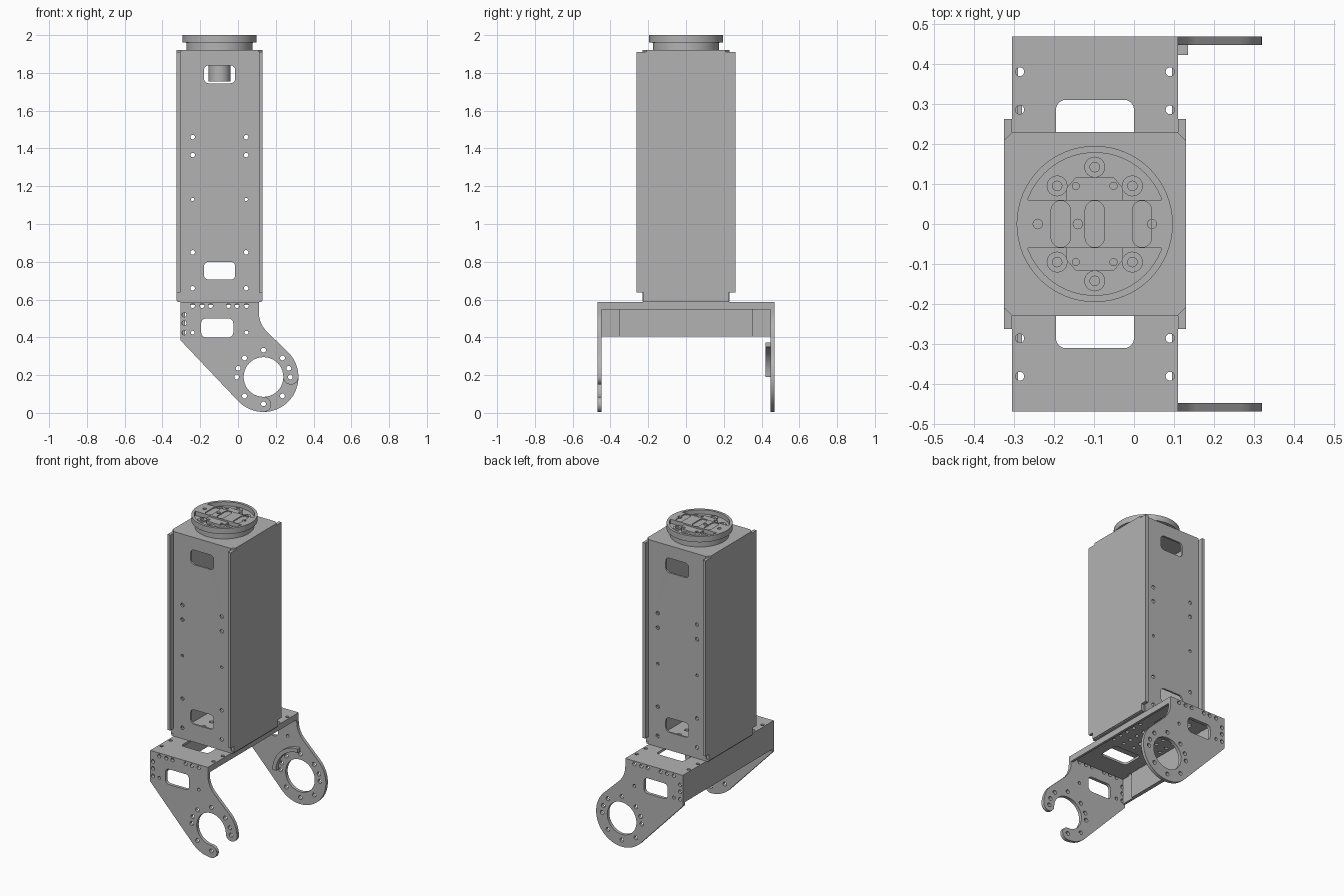
import bpy, math
from math import cos, sin, radians
from mathutils import Matrix

cube = bpy.data.objects.get("Cube")
if cube:
    bpy.data.objects.remove(cube, do_unlink=True)

grey = bpy.data.materials.new("metal grey")
grey.use_nodes = True
COLOUR = (0.45, 0.45, 0.45, 1)
grey.diffuse_color = COLOUR
grey.node_tree.nodes["Principled BSDF"].inputs["Base Color"].default_value = COLOUR

# Local (u, v, depth) axes for plates lying in each plane
PLANES = {
    "XY": Matrix.Identity(4),
    "XZ": Matrix(((1, 0, 0, 0), (0, 0, -1, 0), (0, 1, 0, 0), (0, 0, 0, 1))),
    "YZ": Matrix(((0, 0, 1, 0), (1, 0, 0, 0), (0, 1, 0, 0), (0, 0, 0, 1))),
}


def arc(cx, cy, r, a, b, n=16):
    steps = [radians(a + (b - a) * i / n) for i in range(n + 1)]
    return [(cx + r * cos(t), cy + r * sin(t)) for t in steps]


def circle(cx, cy, r, n=16):
    return arc(cx, cy, r, 0, 360, n)[:-1]


def rect(x0, x1, y0, y1, r=0.0):
    if r == 0:
        return [(x0, y0), (x1, y0), (x1, y1), (x0, y1)]
    return (arc(x1 - r, y0 + r, r, -90, 0, 5) + arc(x1 - r, y1 - r, r, 0, 90, 5)
            + arc(x0 + r, y1 - r, r, 90, 180, 5) + arc(x0 + r, y0 + r, r, 180, 270, 5))


def plate(name, plane, low, high, outline, holes=()):
    """Flat plate with cut-outs, spanning low..high along the plane's normal."""
    curve = bpy.data.curves.new(name, 'CURVE')
    curve.dimensions = '2D'
    curve.fill_mode = 'BOTH'
    curve.extrude = (high - low) / 2
    for loop in [outline, *holes]:
        spline = curve.splines.new('POLY')
        spline.points.add(len(loop) - 1)
        for point, (u, v) in zip(spline.points, loop):
            point.co = (u, v, 0, 1)
        spline.use_cyclic_u = True
    temp = bpy.data.objects.new(name, curve)
    bpy.context.collection.objects.link(temp)
    bpy.context.view_layer.update()
    mesh = bpy.data.meshes.new_from_object(
        temp.evaluated_get(bpy.context.evaluated_depsgraph_get()))
    bpy.data.objects.remove(temp)
    mid = (low + high) / 2
    offset = {"XY": (0, 0, mid), "XZ": (0, mid, 0), "YZ": (mid, 0, 0)}[plane]
    mesh.transform(Matrix.Translation(offset) @ PLANES[plane])
    mesh.materials.clear()
    mesh.materials.append(grey)
    obj = bpy.data.objects.new(name, mesh)
    bpy.context.collection.objects.link(obj)
    bpy.ops.object.select_all(action='DESELECT')
    obj.select_set(True)
    bpy.context.view_layer.objects.active = obj
    bpy.ops.object.shade_smooth_by_angle(angle=radians(30))
    return obj


CX = -0.098                     # column axis
LEFT, RIGHT = -0.325, 0.13      # column sides
BX0, BX1 = -0.305, 0.11         # bracket sides
HX, HZ = 0.135, 0.19            # pivot centre
SIDES = (("front", -1), ("back", 1))

# Column front and back panels with windows and screw holes
panel_holes = [rect(-0.18, -0.015, 1.745, 1.84, 0.025), rect(-0.18, -0.015, 0.705, 0.80, 0.025)]
for x in (-0.24, 0.043):
    panel_holes += [circle(x, z, 0.012) for z in (1.46, 1.365, 0.85, 0.66)]
    panel_holes.append(circle(x, 1.13, 0.009))
for label, s in SIDES:
    low, high = sorted((s * 0.218, s * 0.23))
    plate(label + "_panel", "XZ", low, high, rect(BX0, BX1, 0.59, 1.912), panel_holes)

# Column side covers, wider than the panels and notched at the foot
cover = [(-0.225, 0.595), (0.225, 0.595), (0.225, 0.637), (0.262, 0.637),
         (0.262, 1.91), (-0.262, 1.91), (-0.262, 0.637), (-0.225, 0.637)]
plate("right_cover", "YZ", LEFT, LEFT + 0.02, cover)
plate("left_cover", "YZ", RIGHT - 0.02, RIGHT, cover)

# Column cap and foot
c = 0.022
cap = [(LEFT + c, -0.23), (RIGHT - c, -0.23), (RIGHT, -0.23 + c), (RIGHT, 0.23 - c),
       (RIGHT - c, 0.23), (LEFT + c, 0.23), (LEFT, 0.23 - c), (LEFT, -0.23 + c)]
plate("column_cap", "XY", 1.908, 1.922, cap)
plate("column_foot", "XY", 0.588, 0.602, rect(LEFT + 0.005, RIGHT - 0.005, -0.228, 0.228),
      [circle(CX + dx, dy, 0.014) for dx in (-0.12, -0.04, 0.04, 0.12) for dy in (-0.12, -0.04, 0.04, 0.12)])
plate("drive_hub", "XY", 1.755, 1.91, circle(CX, 0, 0.057, 32))

# Turntable: neck, flange floor, rim and raised centre bar
plate("turntable_neck", "XY", 1.92, 1.958, circle(CX, 0, 0.175, 64))
bolts = [(CX + dx, s * dy) for s in (-1, 1) for dx, dy in ((-0.094, 0.095), (0.094, 0.095), (0, 0.142))]
plate("turntable_floor", "XY", 1.962, 1.972, circle(CX, 0, 0.195, 64), [circle(x, y, 0.012) for x, y in bolts])
plate("turntable_spacer", "XY", 1.957, 1.963, circle(CX, 0, 0.178, 64))
plate("turntable_rim", "XY", 1.97, 2.0, circle(CX, 0, 0.195, 64), [circle(CX, 0, 0.178, 64)])
for i, (x, y) in enumerate(bolts):
    plate(f"bolt_boss_{i}", "XY", 1.97, 1.98, circle(x, y, 0.026, 24), [circle(x, y, 0.012)])

edge = math.degrees(math.asin(0.06 / 0.179))
bar = arc(CX, 0, 0.179, -edge, edge, 8) + arc(CX, 0, 0.179, 180 - edge, 180 + edge, 8)
pin_holes = [circle(CX + dx, 0, 0.012) for dx in (-0.142, -0.042, 0.142)]
slots = [rect(x - 0.024, x + 0.024, -0.058, 0.058, 0.0235) for x in (-0.183, CX, 0.02)]
plate("centre_bar", "XY", 1.97, 1.994, bar, pin_holes)
plate("centre_bar_top", "XY", 1.993, 2.0, bar, pin_holes + slots)
for label, s in SIDES:
    pad = [(CX - 0.07, 0.058), (CX + 0.07, 0.058), (CX + 0.07, 0.09), (CX + 0.048, 0.116),
           (CX - 0.048, 0.116), (CX - 0.07, 0.09)]
    plate(label + "_pad", "XY", 1.97, 1.99, [(x, s * y) for x, y in pad],
          [circle(CX + dx, s * 0.095, 0.009) for dx in (-0.047, 0.047)])

# Bracket bridge plate under the column
bridge_holes = []
for s in (-1, 1):
    low, high = sorted((s * 0.17, s * 0.31))
    bridge_holes.append(rect(-0.195, 0.0, low, high, 0.025))
    bridge_holes += [circle(x, s * y, 0.011) for x in (-0.285, 0.09) for y in (0.285, 0.38)]
bridge_holes += [circle(CX + dx, dy, 0.011) for dx in (-0.15, -0.075, 0, 0.075, 0.15) for dy in (-0.12, -0.06, 0, 0.06, 0.12)]
plate("bridge", "XY", 0.572, 0.587, rect(BX0, BX1, -0.447, 0.447), bridge_holes)

# Bracket side wall, its inner stiffener and the small lip opposite
plate("bridge_wall", "YZ", BX0, BX0 + 0.015, rect(-0.447, 0.447, 0.405, 0.58))
plate("wall_stiffener", "YZ", BX0 + 0.014, BX0 + 0.025, rect(-0.355, 0.355, 0.405, 0.575))
plate("bridge_lip", "YZ", BX1 - 0.015, BX1, rect(-0.447, 0.447, 0.548, 0.58))

# Bracket arms: closed ring at the back, open hook at the front
top = [(BX0, 0.385), (BX0, 0.587), (BX1, 0.587)] + arc(0.26, 0.535, 0.15, 180, 225, 10)
ring = top + arc(HX, HZ, 0.185, 45, -135, 40)
hook = (top + arc(HX, HZ, 0.185, 45, 0, 12) + arc(HX + 0.145, HZ, 0.04, 0, -180, 14)
        + arc(HX, HZ, 0.105, 0, 270, 48) + arc(HX, HZ - 0.145, 0.04, 90, -90, 14)
        + arc(HX, HZ, 0.185, 270, 225, 12))
arm_holes = [rect(-0.195, -0.025, 0.40, 0.50, 0.025)]
arm_holes += [circle(x, 0.567, 0.012) for x in (-0.24, -0.19, -0.145, -0.05, -0.005, 0.045)]
arm_holes += [circle(-0.285, z, 0.012) for z in (0.52, 0.475, 0.425)]
arm_holes += [circle(x, 0.425, 0.010) for x in (-0.24, 0.045)]
arm_holes += [circle(HX + 0.142 * cos(radians(a)), HZ + 0.142 * sin(radians(a)), 0.013)
              for a in (0, 19, 45, 90, 135, 161, 180, 225, 270)]
far_hole = circle(HX + 0.1, HZ - 0.1, 0.013)
plate("front_arm", "XZ", -0.468, -0.447, hook, arm_holes)
plate("back_arm", "XZ", 0.447, 0.468, ring, arm_holes + [far_hole, circle(HX, HZ, 0.105, 48)])

# Curved stop on the inner face of the back arm
stop = arc(HX, HZ, 0.183, 90, 180, 24) + arc(HX, HZ, 0.158, 180, 90, 24)
plate("curved_stop", "XZ", 0.422, 0.449, stop)
